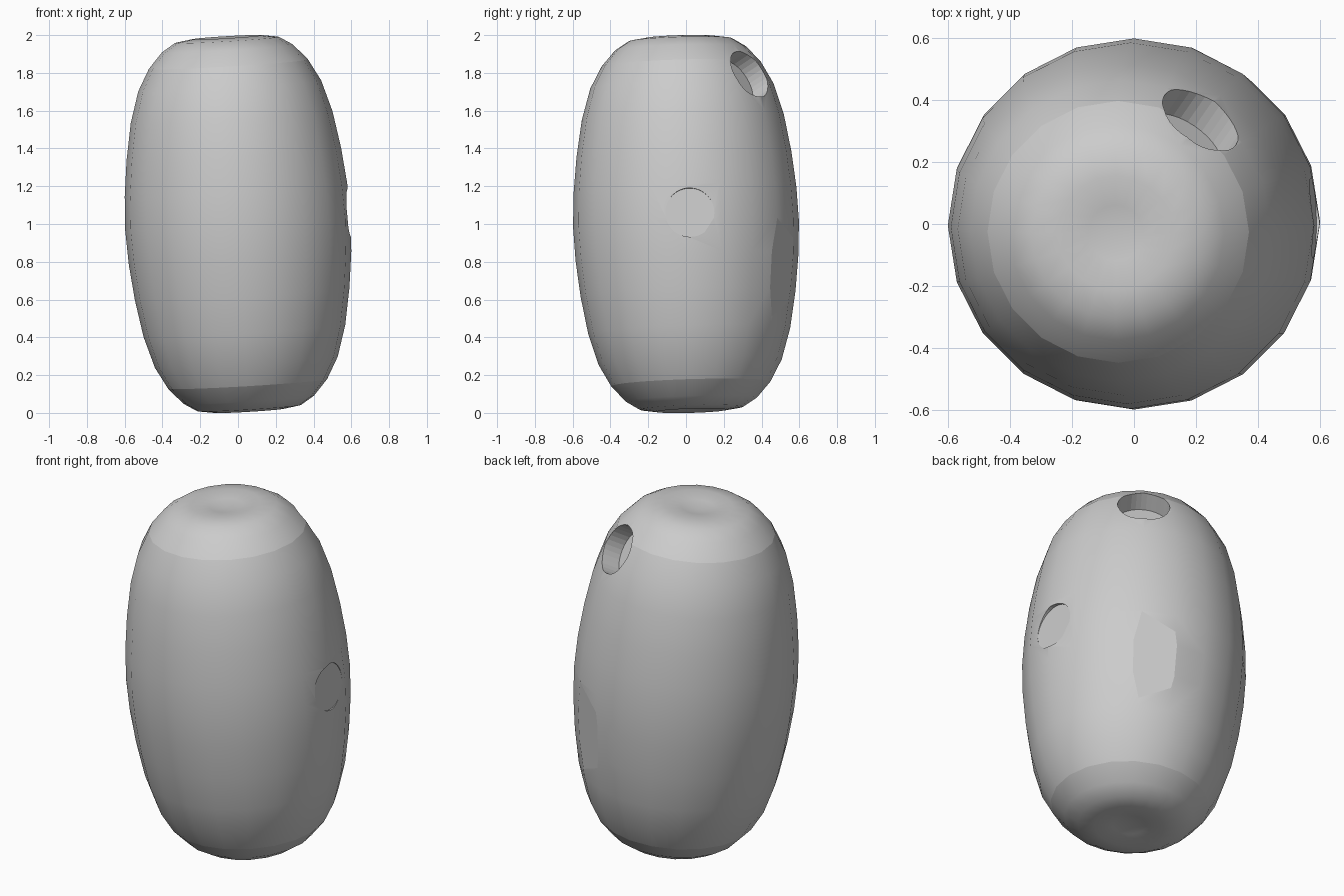
import bpy, bmesh, math
from mathutils import Vector

if "Cube" in bpy.data.objects:
    bpy.data.objects.remove(bpy.data.objects["Cube"])

UP = Vector((0, 0, 1))
SIDES = 20

# half profile (radius, height), from dimple edge at the top to the waist
half = [(0.09, 0.978), (0.185, 0.991), (0.275, 0.977), (0.347, 0.932), (0.422, 0.848),
        (0.485, 0.733), (0.535, 0.567), (0.569, 0.37), (0.59, 0.18)]
profile = half + [(0.598, 0)] + [(r, -z) for r, z in reversed(half)]


def make_body():
    bm = bmesh.new()
    rings = []
    for r, z in profile:
        rings.append([bm.verts.new((r * math.cos(2 * math.pi * i / SIDES),
                                    r * math.sin(2 * math.pi * i / SIDES), z))
                      for i in range(SIDES)])
    top, bottom = bm.verts.new((0, 0, 0.965)), bm.verts.new((0, 0, -0.965))
    for i in range(SIDES):
        j = (i + 1) % SIDES
        for a, b in zip(rings, rings[1:]):
            bm.faces.new((a[i], b[i], b[j], a[j]))
        bm.faces.new((top, rings[0][i], rings[0][j]))
        bm.faces.new((bottom, rings[-1][j], rings[-1][i]))
    for f in bm.faces:
        f.smooth = True
    # shading break around the two end caps
    for ring in (rings[4], rings[-5]):
        for i in range(SIDES):
            bm.edges.get((ring[i], ring[(i + 1) % SIDES])).smooth = False
    # slight lean of the whole bead
    rot = UP.rotation_difference(Vector((-0.06, -0.03, 1)))
    for v in bm.verts:
        v.co = rot @ v.co + UP
    mesh = bpy.data.meshes.new("bead_body")
    bm.to_mesh(mesh)
    bm.free()
    ob = bpy.data.objects.new("bead_body", mesh)
    bpy.context.collection.objects.link(ob)
    return ob


def cut(body, name, floor, normal, radius, length=0.5):
    """Cut a round flat-floored recess whose floor centre is at floor."""
    n = Vector(normal).normalized()
    bpy.ops.mesh.primitive_cylinder_add(vertices=32, radius=radius, depth=length,
                                        location=Vector(floor) + n * length / 2)
    c = bpy.context.object
    c.name = name
    c.hide_render = True
    c.rotation_euler = UP.rotation_difference(n).to_euler()
    mod = body.modifiers.new(name, 'BOOLEAN')
    mod.operation = 'DIFFERENCE'
    mod.solver = 'EXACT'
    mod.object = c
    bpy.context.view_layer.objects.active = body
    bpy.ops.object.modifier_apply(modifier=name)
    bpy.data.objects.remove(c)


body = make_body()

# blind hole in the upper back right shoulder
n = Vector((0.5, 0.72, 0.48)).normalized()
cut(body, "hole_cutter", Vector((0.21, 0.33, 1.79)) - n * 0.1, n, 0.14)

# long flat facet low on the back right
a = math.radians(61)
n = Vector((math.cos(a), math.sin(a), -0.05)).normalized()
cut(body, "facet_cutter", Vector((0.298, 0.514, 0.7)) - n * 0.018, n, 0.7)

# small shallow round flat on the right side
cut(body, "dent_cutter", (0.573, 0.02, 1.06), (1, 0.02, 0.11), 0.13)

# crisp edges around the hole
bm = bmesh.new()
bm.from_mesh(body.data)
for e in bm.edges:
    if len(e.link_faces) == 2 and e.calc_face_angle(0) > math.radians(40):
        e.smooth = False
bm.to_mesh(body.data)
bm.free()
